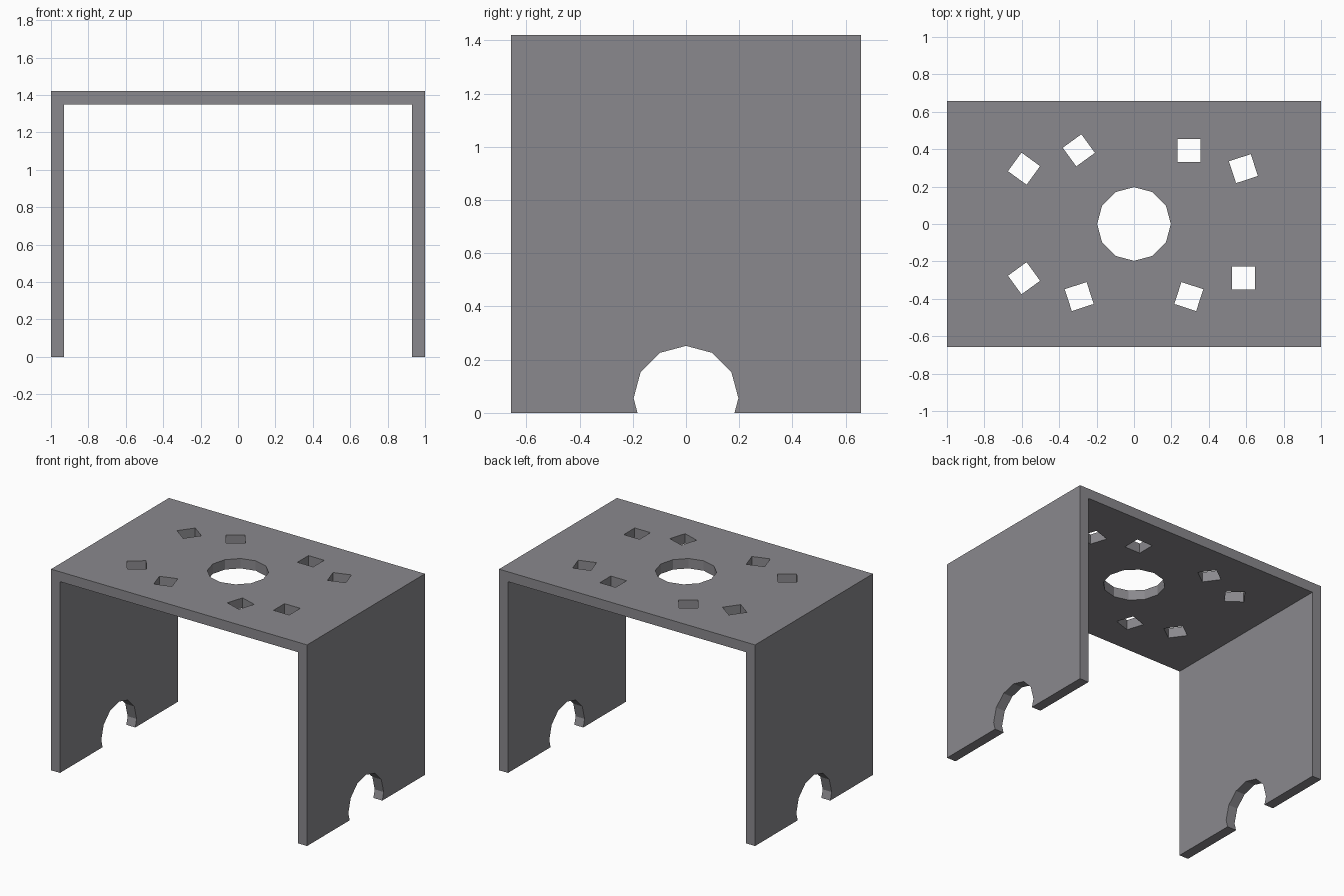
import bpy
import bmesh
from math import radians, pi
from mathutils import Matrix

cube = bpy.data.objects.get("Cube")
if cube:
    bpy.data.objects.remove(cube, do_unlink=True)

DEPTH, HEIGHT, WALL = 1.315, 1.42, 0.07
HOLE_RADIUS, SLOT = 0.197, 0.123

grey = bpy.data.materials.new("plain grey")
grey.use_nodes = True
colour = (0.255, 0.25, 0.268, 1)
grey.diffuse_color = colour
grey.node_tree.nodes["Principled BSDF"].inputs["Base Color"].default_value = colour


def make_object(name, bm):
    bmesh.ops.recalc_face_normals(bm, faces=bm.faces)
    mesh = bpy.data.meshes.new(name)
    bm.to_mesh(mesh)
    bm.free()
    mesh.materials.append(grey)
    obj = bpy.data.objects.new(name, mesh)
    bpy.context.collection.objects.link(obj)
    return obj


# Upside-down U frame: a profile extruded from front to back
inner, under = 1 - WALL, HEIGHT - WALL
profile = [(-1, 0), (-1, HEIGHT), (1, HEIGHT), (1, 0),
           (inner, 0), (inner, under), (-inner, under), (-inner, 0)]
bm = bmesh.new()
face = bm.faces.new([bm.verts.new((x, -DEPTH / 2, z)) for x, z in profile])
result = bmesh.ops.extrude_face_region(bm, geom=[face])
moved = [v for v in result["geom"] if isinstance(v, bmesh.types.BMVert)]
bmesh.ops.translate(bm, verts=moved, vec=(0, DEPTH, 0))
frame = make_object("bracket_frame", bm)

# Cutter: twelve-sided hole in the top, and an arch through both legs
bm = bmesh.new()


def add_drill(depth, matrix):
    bmesh.ops.create_cone(bm, cap_ends=True, segments=12, radius1=HOLE_RADIUS,
                          radius2=HOLE_RADIUS, depth=depth, matrix=matrix)


add_drill(0.4, Matrix.Translation((0, 0, HEIGHT)))
add_drill(2.4, Matrix.Translation((0, 0, 0.055)) @ Matrix.Rotation(pi / 2, 4, "Y"))

# Square slots in the top: centre and turn in degrees
slots = [(-0.588, 0.296, 54), (-0.295, 0.394, 36), (0.293, 0.394, 0),
         (0.585, 0.296, 18), (-0.588, -0.29, 36), (-0.293, -0.388, 18),
         (0.293, -0.388, -18), (0.585, -0.29, 0)]
for x, y, turn in slots:
    bmesh.ops.create_cube(bm, size=1, matrix=Matrix.Translation((x, y, HEIGHT))
                          @ Matrix.Rotation(radians(turn), 4, "Z")
                          @ Matrix.Diagonal((SLOT, SLOT, 0.4, 1)))
cutter = make_object("hole_cutter", bm)
cutter.hide_render = True

# Cut the holes, then discard the cutter
cut = frame.modifiers.new("holes", "BOOLEAN")
cut.operation = "DIFFERENCE"
cut.solver = "EXACT"
cut.object = cutter
bpy.context.view_layer.objects.active = frame
frame.select_set(True)
bpy.ops.object.modifier_apply(modifier=cut.name)
bpy.data.objects.remove(cutter, do_unlink=True)
